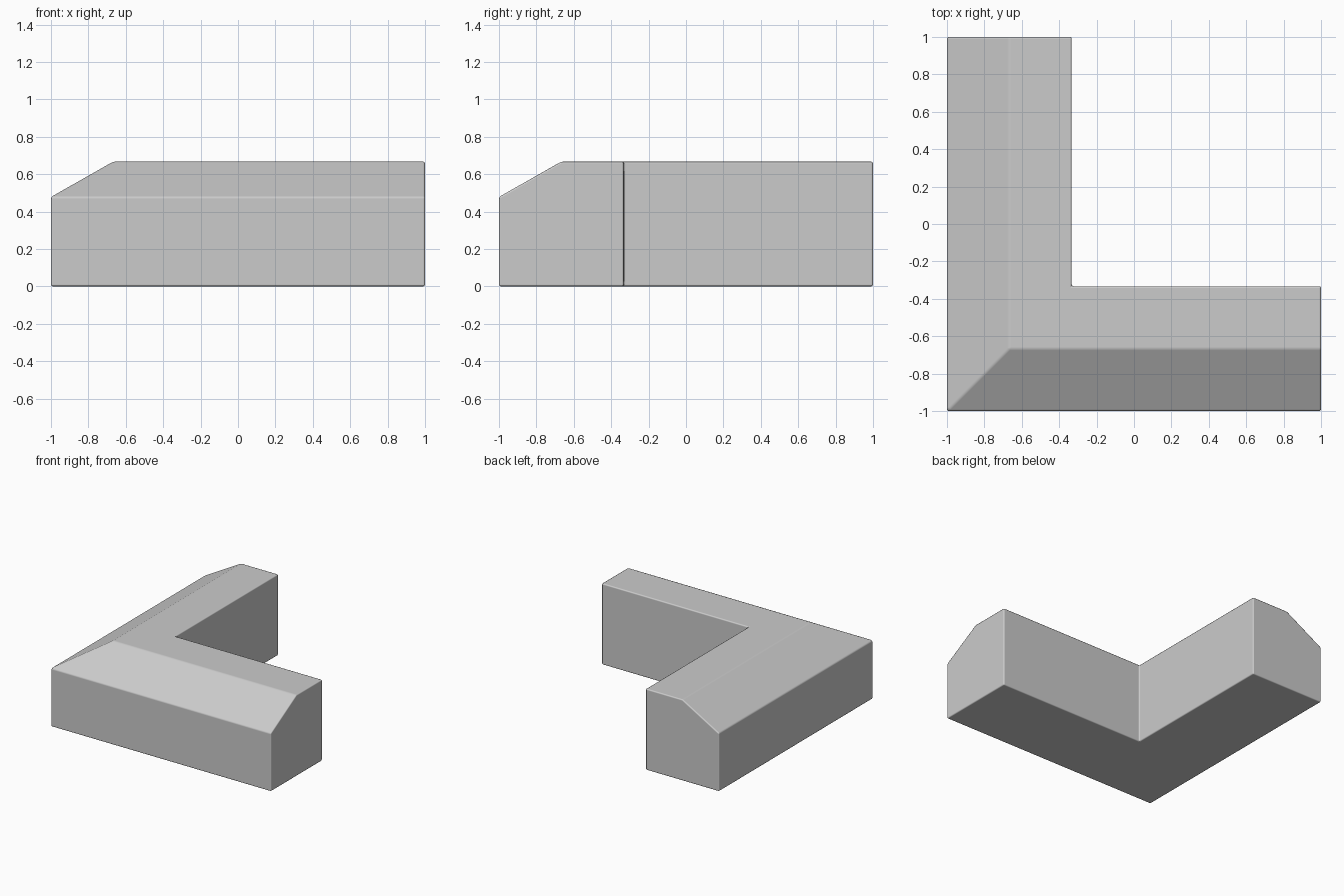
import bpy
import bmesh
import math

if "Cube" in bpy.data.objects:
    bpy.data.objects.remove(bpy.data.objects["Cube"])

ARM = 0.667      # arm width and height
CHAMFER_IN = 0.333
CHAMFER_Z = 0.478

# Cross-section: distance inward from the outer wall, height
profile = [(0, 0), (0, CHAMFER_Z), (CHAMFER_IN, ARM), (ARM, ARM), (ARM, 0)]

# Stations along the L: back end, mitred corner, right end
stations = [
    lambda d, z: (-1 + d, 1, z),
    lambda d, z: (-1 + d, -1 + d, z),
    lambda d, z: (1, -1 + d, z),
]

# Sweep the cross-section round the corner and cap both ends
bm = bmesh.new()
rings = [[bm.verts.new(place(d, z)) for d, z in profile] for place in stations]
count = len(profile)
for a, b in zip(rings, rings[1:]):
    for i in range(count):
        j = (i + 1) % count
        bm.faces.new((a[i], a[j], b[j], b[i]))
bm.faces.new(rings[0])
bm.faces.new(rings[-1])
bmesh.ops.recalc_face_normals(bm, faces=bm.faces)

mesh = bpy.data.meshes.new("corner_curb")
bm.to_mesh(mesh)
bm.free()
curb = bpy.data.objects.new("corner_curb", mesh)
bpy.context.collection.objects.link(curb)
for face in mesh.polygons:
    face.use_smooth = True

# Slightly softened edges
bevel = curb.modifiers.new("soft_edges", 'BEVEL')
bevel.width = 0.01
bevel.segments = 2
bevel.limit_method = 'ANGLE'
bevel.angle_limit = math.radians(15)
bevel.harden_normals = True
